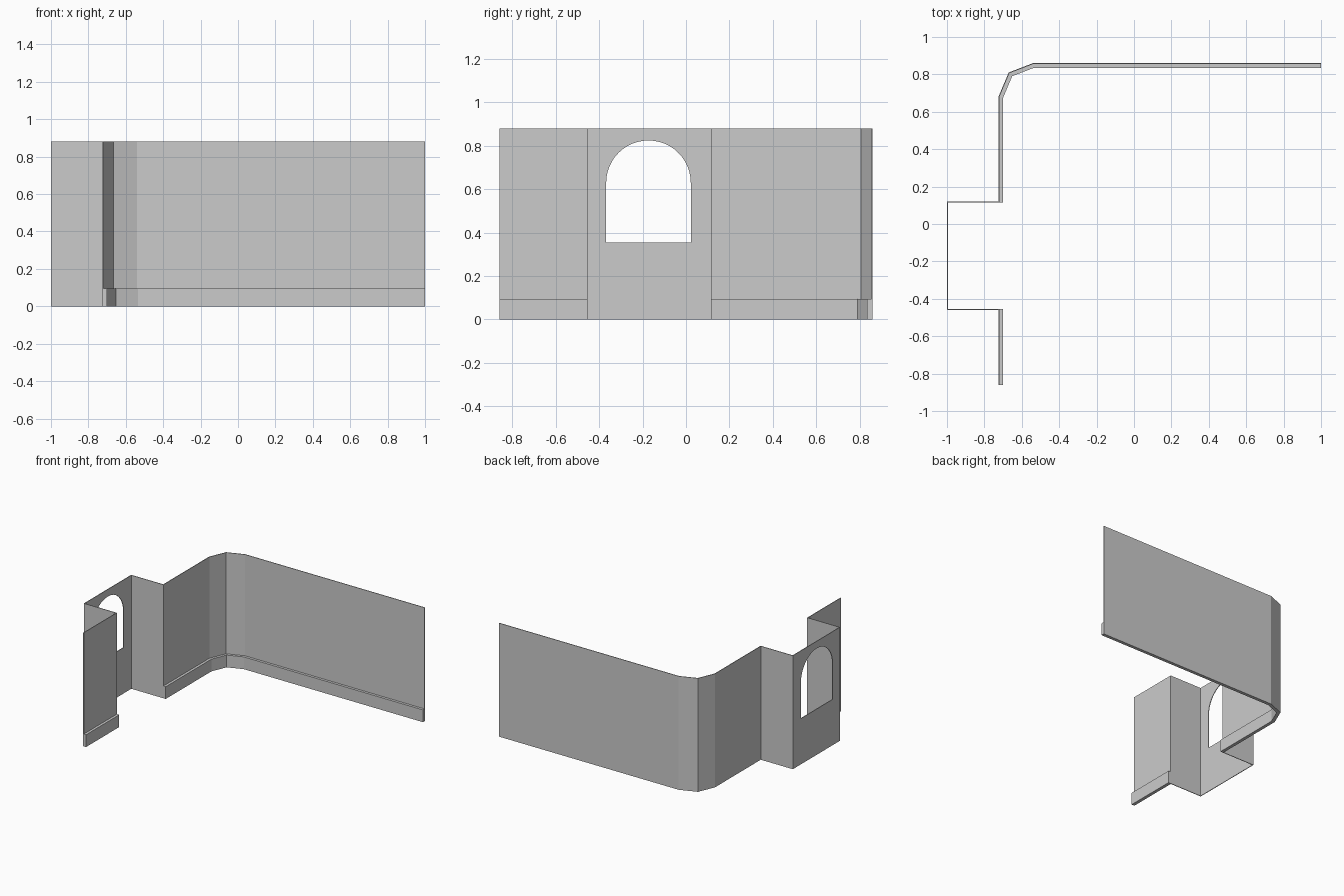
import bpy, bmesh, math
from mathutils import Vector

if "Cube" in bpy.data.objects:
    bpy.data.objects.remove(bpy.data.objects["Cube"])

HEIGHT, SKIRT_H = 0.88, 0.095
WALL_T, SKIRT_T = 0.005, 0.025


def mesh_object(name, bm):
    bmesh.ops.recalc_face_normals(bm, faces=bm.faces[:])
    mesh = bpy.data.meshes.new(name)
    bm.to_mesh(mesh)
    bm.free()
    obj = bpy.data.objects.new(name, mesh)
    bpy.context.collection.objects.link(obj)
    return obj


def offset(path, d):
    """Shift a 2D path to its left (the room side) with mitred corners."""
    pts = [Vector(p) for p in path]
    dirs = [(b - a).normalized() for a, b in zip(pts, pts[1:])]
    norms = [Vector((-v.y, v.x)) for v in dirs]
    norms = [norms[0]] + norms + [norms[-1]]
    return [p + (m + n) * d / (1 + m.dot(n))
            for p, m, n in zip(pts, norms, norms[1:])]


def ribbon(name, path, near, far, height):
    """Upright solid strip between two offsets of a floor path."""
    bm = bmesh.new()
    rings = []
    for a, b in zip(offset(path, near), offset(path, far)):
        rings.append([bm.verts.new((p.x, p.y, z)) for p, z in
                      ((a, 0), (b, 0), (b, height), (a, height))])
    for r, s in zip(rings, rings[1:]):
        for i in range(4):
            j = (i + 1) % 4
            bm.faces.new((r[i], r[j], s[j], s[i]))
    bm.faces.new(rings[0])
    bm.faces.new(rings[-1])
    return mesh_object(name, bm)


# Floor paths: long wall with faceted corner, alcove, short end wall
corner = [(1, 0.86), (-0.54, 0.86), (-0.67, 0.81), (-0.725, 0.68)]
alcove = [(-0.725, 0.12), (-1, 0.12), (-1, -0.46), (-0.725, -0.46)]
end = (-0.725, -0.86)

# Walls
walls = ribbon("walls", corner + alcove + [end], 0, WALL_T, HEIGHT)

# Skirting boards, stopping at the alcove
ribbon("long_skirting", corner + [(-0.725, 0.115)], WALL_T, SKIRT_T, SKIRT_H)
ribbon("short_skirting", [(-0.725, -0.455), end], WALL_T, SKIRT_T, SKIRT_H)

# Arched window opening through the alcove back
cy, half, sill, spring = -0.173, 0.195, 0.355, 0.63
outline = [(cy - half, sill), (cy + half, sill)]
outline += [(cy + half * math.cos(math.pi * i / 24),
             spring + half * math.sin(math.pi * i / 24)) for i in range(25)]
bm = bmesh.new()
face = bm.faces.new([bm.verts.new((-1.05, y, z)) for y, z in outline])
ext = bmesh.ops.extrude_face_region(bm, geom=[face], use_keep_orig=True)
bmesh.ops.translate(bm, vec=(0.1, 0, 0), verts=[
    v for v in ext["geom"] if isinstance(v, bmesh.types.BMVert)])
cutter = mesh_object("window_cutter", bm)
cutter.hide_render = True

mod = walls.modifiers.new("window_opening", 'BOOLEAN')
mod.operation, mod.solver, mod.object = 'DIFFERENCE', 'EXACT', cutter
bpy.context.view_layer.objects.active = walls
bpy.ops.object.modifier_apply(modifier=mod.name)
bpy.data.objects.remove(cutter)
